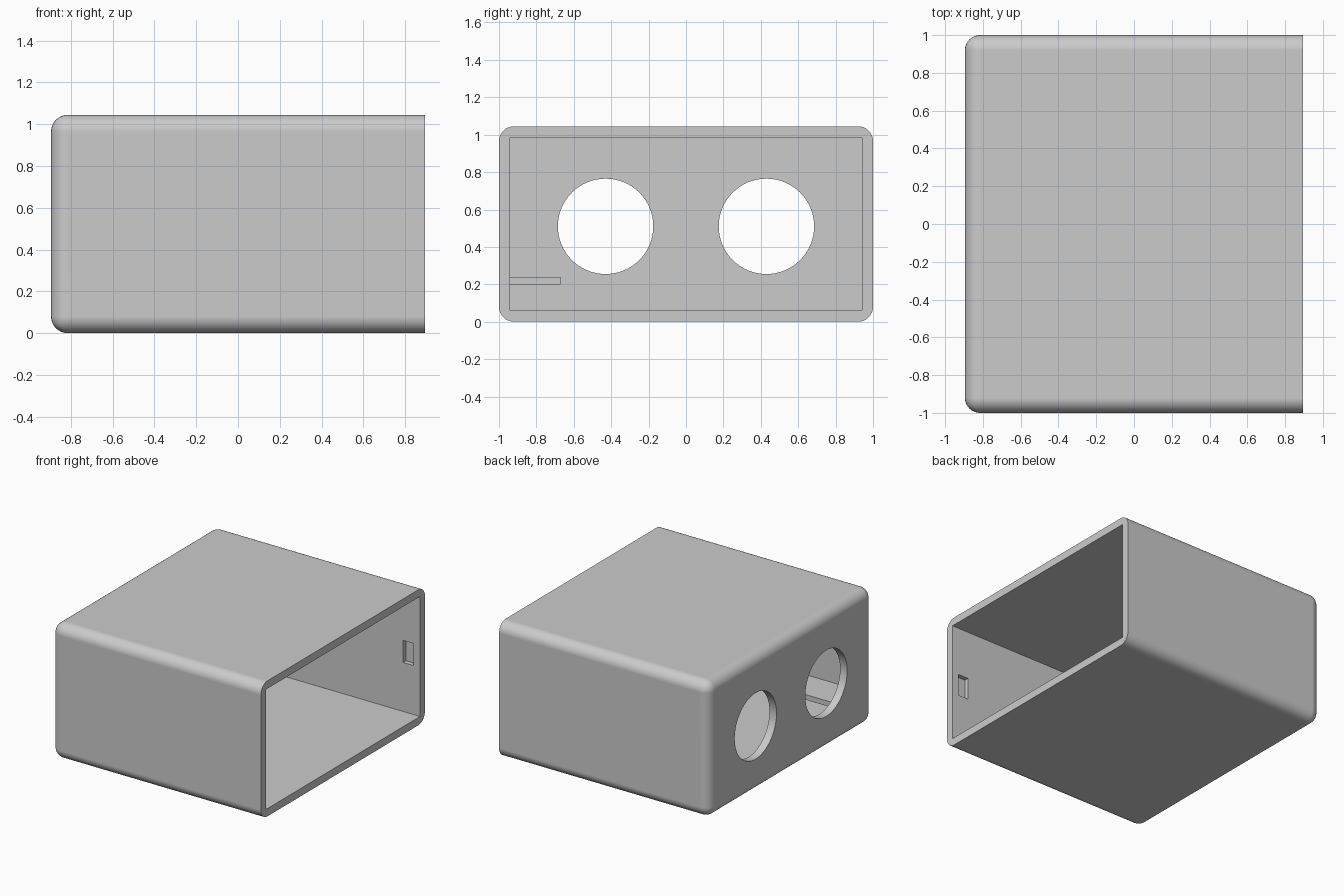
import bpy
import bmesh
import math
from mathutils import Matrix, Vector

cube = bpy.data.objects.get("Cube")
if cube:
    bpy.data.objects.remove(cube, do_unlink=True)

HX, HY, H = 0.895, 1.0, 1.045   # half length, half width, height
WALL = 0.06
MID = H / 2

grey = bpy.data.materials.new("light_grey")
grey.use_nodes = True
colour = (0.6, 0.6, 0.6, 1)
grey.diffuse_color = colour
grey.node_tree.nodes["Principled BSDF"].inputs["Base Color"].default_value = colour


def add_object(name, bm):
    mesh = bpy.data.meshes.new(name)
    bm.normal_update()
    bm.to_mesh(mesh)
    bm.free()
    mesh.materials.append(grey)
    obj = bpy.data.objects.new(name, mesh)
    bpy.context.scene.collection.objects.link(obj)
    return obj


def box_bmesh(low, high):
    low, high = Vector(low), Vector(high)
    bm = bmesh.new()
    matrix = Matrix.Translation((low + high) / 2) @ Matrix.Diagonal((high - low).to_4d())
    matrix[3][3] = 1
    bmesh.ops.create_cube(bm, size=1, matrix=matrix)
    return bm


def box(name, low, high):
    return add_object(name, box_bmesh(low, high))


def round_cutter(name, y):
    bm = bmesh.new()
    bmesh.ops.create_cone(
        bm, cap_ends=True, segments=64, radius1=0.255, radius2=0.255, depth=0.4,
        matrix=Matrix.Translation((-HX, y, 0.51)) @ Matrix.Rotation(math.pi / 2, 4, "Y"))
    return add_object(name, bm)


# Outer case: every edge rounded except those around the open end
bm = box_bmesh((-HX, -HY, 0), (HX, HY, H))
rounded = [e for e in bm.edges if any(v.co.x < 0 for v in e.verts)]
bmesh.ops.bevel(bm, geom=rounded, offset=0.08, segments=8, profile=0.5, affect="EDGES")
case = add_object("case", bm)

# Cutters: cavity, two round openings, two latch recesses
cutters = [box("cavity_cutter", (-HX + WALL, -HY + WALL, WALL), (HX + 0.2, HY - WALL, H - WALL))]
for side in (-1, 1):
    cutters.append(round_cutter("round_opening_cutter", side * 0.43))
    ys = sorted((side * 0.85, side * 0.975))
    cutters.append(box("latch_recess_cutter", (0.75, ys[0], MID - 0.085), (0.84, ys[1], MID + 0.085)))

for cutter in cutters:
    cutter.hide_render = True
    mod = case.modifiers.new("cut", "BOOLEAN")
    mod.operation = "DIFFERENCE"
    mod.solver = "EXACT"
    mod.object = cutter

# Bake the cuts and discard the cutters
depsgraph = bpy.context.evaluated_depsgraph_get()
baked = bpy.data.meshes.new_from_object(case.evaluated_get(depsgraph))
case.modifiers.clear()
case.data = baked
for cutter in cutters:
    bpy.data.objects.remove(cutter, do_unlink=True)

# Smooth the rounded edges, keep the flats flat
bpy.ops.object.select_all(action="DESELECT")
case.select_set(True)
bpy.context.view_layer.objects.active = case
bpy.ops.object.shade_smooth_by_angle(angle=math.radians(30))
weighted = case.modifiers.new("flat_faces", "WEIGHTED_NORMAL")
weighted.keep_sharp = True

# Inner ledge along the front wall
box("inner_ledge", (-HX + WALL, -HY + WALL, 0.2), (0.4, -0.67, 0.24))
